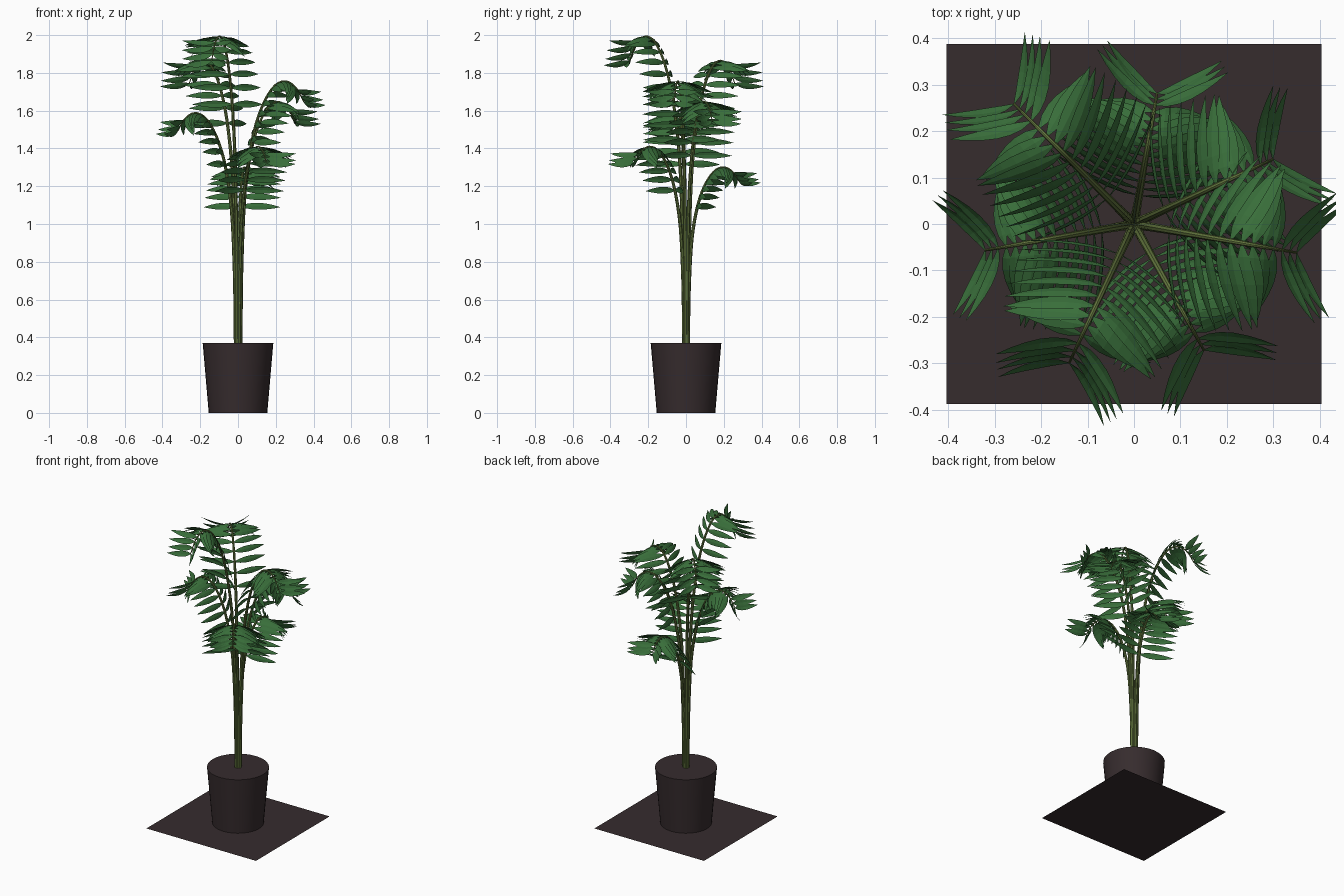
import bpy
import bmesh
import math
from mathutils import Vector

if "Cube" in bpy.data.objects:
    bpy.data.objects.remove(bpy.data.objects["Cube"], do_unlink=True)

POT_TOP = 0.37
PAIRS = 14
UP = Vector((0, 0, 1))


def material(name, rgb):
    mat = bpy.data.materials.new(name)
    mat.use_nodes = True
    mat.diffuse_color = (*rgb, 1)
    mat.node_tree.nodes["Principled BSDF"].inputs["Base Color"].default_value = (*rgb, 1)
    return mat


pot_mat = material("dark brown", (0.037, 0.025, 0.027))
stem_mat = material("olive green", (0.13, 0.19, 0.05))
leaf_mat = material("leaf green", (0.04, 0.155, 0.042))


def finish(name, bm, mat, smooth=False):
    mesh = bpy.data.meshes.new(name)
    bm.to_mesh(mesh)
    bm.free()
    mesh.materials.append(mat)
    obj = bpy.data.objects.new(name, mesh)
    bpy.context.collection.objects.link(obj)
    if smooth:
        bpy.ops.object.select_all(action="DESELECT")
        obj.select_set(True)
        bpy.context.view_layer.objects.active = obj
        bpy.ops.object.shade_smooth_by_angle(angle=math.radians(40))
    return obj


def skin(bm, rows, closed=False):
    """Join rows of points with quads."""
    rings = [[bm.verts.new(p) for p in row] for row in rows]
    count = len(rings[0])
    for a, b in zip(rings, rings[1:]):
        for i in range(count if closed else count - 1):
            j = (i + 1) % count
            bm.faces.new((a[i], a[j], b[j], b[i]))
    return rings


# Frond path: distance outward and share of the frond's height
PATH = [Vector(p) for p in ((0.012, 0), (0.018, 0.3), (0.036, 0.58), (0.073, 0.77),
                            (0.12, 0.89), (0.18, 0.968), (0.24, 0.99),
                            (0.295, 0.965), (0.335, 0.91))]
LAST = len(PATH) - 1


def path_point(u):
    """Catmull-Rom point, u running from 0 to LAST."""
    i = min(int(u), LAST - 1)
    t = u - i
    p1, p2 = PATH[i], PATH[i + 1]
    p0 = PATH[i - 1] if i else p1 * 2 - p2
    p3 = PATH[i + 2] if i + 2 <= LAST else p2 * 2 - p1
    return 0.5 * (2 * p1 + (p2 - p0) * t + (2 * p0 - 5 * p1 + 4 * p2 - p3) * t * t
                  + (3 * p1 - p0 - 3 * p2 + p3) * t ** 3)


def add_leaflet(bm, root, side, along, droop, length, sweep, sag):
    """Pointed blade that leaves the stem sideways and curls down."""
    rows = []
    steps = 6
    for k in range(steps + 1):
        t = k / steps
        mid = root + length * (side * t + along * sweep * t + droop * sag * t ** 1.6)
        half = 0.002 + 0.017 * math.sin(math.pi * t ** 0.85) if k < steps else 0.0005
        edge = (along - side * sweep * 0.5).normalized() * half
        rows.append([mid - edge, mid - droop * half * 0.15, mid + edge])
    skin(bm, rows)


def add_frond(number, angle, reach, top):
    out = Vector((math.cos(angle), math.sin(angle), 0))
    side = UP.cross(out)
    height = top - POT_TOP

    def point(u):
        p = path_point(u)
        return out * p.x * reach / PATH[-1].x + UP * (POT_TOP + p.y * height)

    def frame(u):
        tangent = (point(min(u + 0.05, LAST)) - point(max(u - 0.05, 0))).normalized()
        return tangent, side.cross(tangent)

    # Tapered stem
    bm = bmesh.new()
    rows = []
    count = 28
    for k in range(count + 1):
        u = LAST * k / count
        _, normal = frame(u)
        r = 0.011 - 0.0085 * (k / count) ** 1.2
        rows.append([point(u) + r * (side * math.cos(a) + normal * math.sin(a))
                     for a in (math.tau * s / 8 for s in range(8))])
    rings = skin(bm, rows, closed=True)
    bm.faces.new(rings[-1])
    bmesh.ops.recalc_face_normals(bm, faces=bm.faces)
    finish(f"stem_{number}", bm, stem_mat, smooth=True)

    # Paired leaflets
    bm = bmesh.new()
    for k in range(PAIRS):
        f = k / (PAIRS - 1)
        u = 3 + (LAST - 3) * f
        tangent, normal = frame(u)
        droop = normal if normal.dot(out - UP) > 0 else -normal
        length = 0.205 - 0.08 * f ** 1.5
        for sign in (1, -1):
            add_leaflet(bm, point(u), side * sign, tangent, droop,
                        length, 0.05 + 0.4 * f, 0.3 + 0.3 * f)
    finish(f"leaflets_{number}", bm, leaf_mat)


# Fronds: compass angle in degrees, reach, top height
FRONDS = ((135, 0.365, 1.88), (80, 0.285, 1.31), (25, 0.33, 1.66), (-10, 0.355, 1.77),
          (-61, 0.31, 1.42), (-115, 0.33, 2.01), (-170, 0.325, 1.6))
for n, (deg, reach, top) in enumerate(FRONDS, 1):
    add_frond(n, math.radians(deg), reach, top)

# Tapered pot, filled to the rim
bm = bmesh.new()
bmesh.ops.create_cone(bm, cap_ends=True, segments=32, radius1=0.155, radius2=0.187,
                      depth=POT_TOP)
bmesh.ops.translate(bm, verts=bm.verts, vec=UP * POT_TOP / 2)
finish("pot", bm, pot_mat, smooth=True)

# Flat floor sheet
bm = bmesh.new()
bmesh.ops.create_grid(bm, x_segments=1, y_segments=1, size=1)
bmesh.ops.scale(bm, verts=bm.verts, vec=(0.403, 0.387, 1))
finish("floor_sheet", bm, pot_mat)
